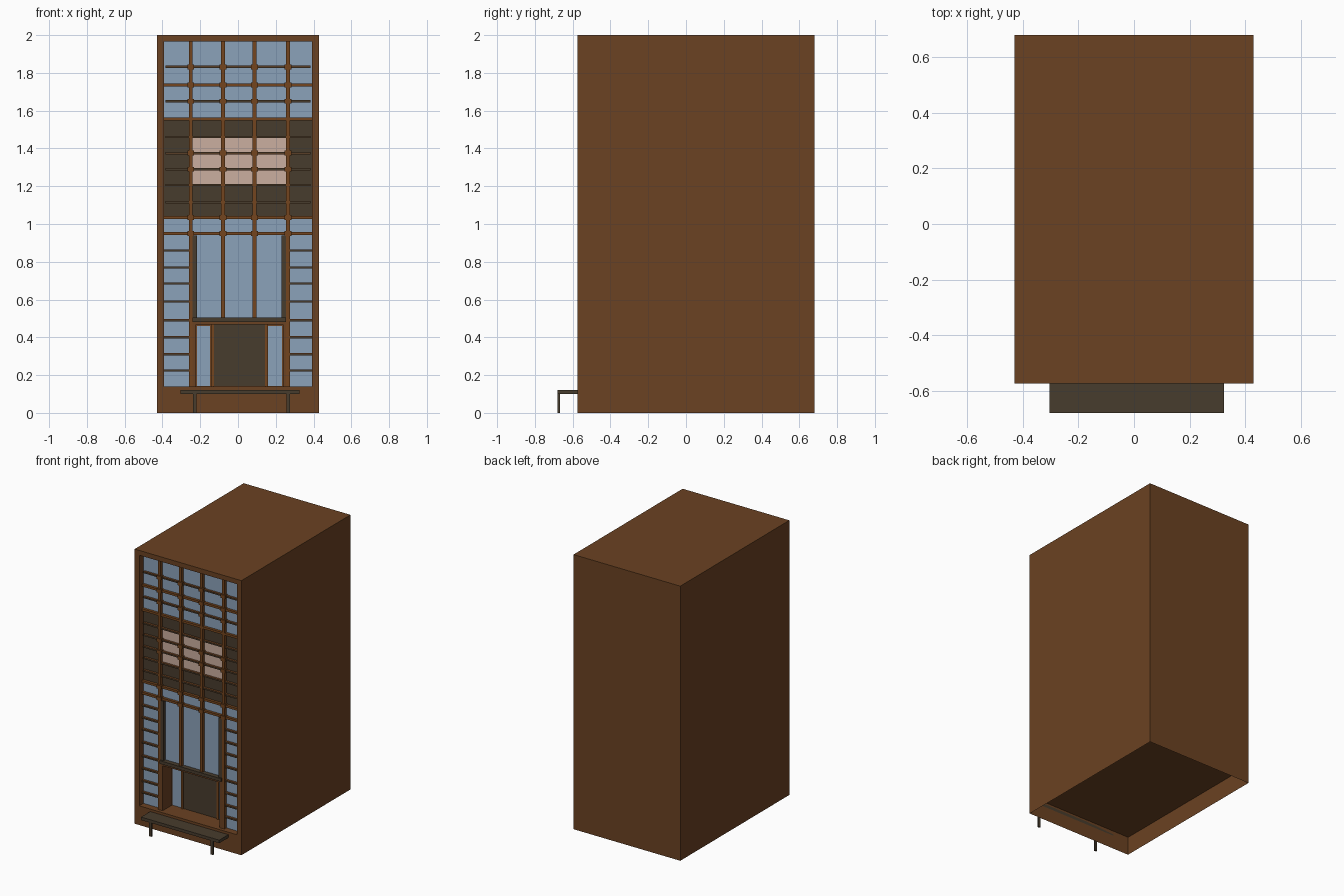
import bpy, bmesh
from mathutils import Vector

if "Cube" in bpy.data.objects:
    bpy.data.objects.remove(bpy.data.objects["Cube"])


def mat(name, c):
    m = bpy.data.materials.new(name)
    m.diffuse_color = (*c, 1)
    m.use_nodes = True
    m.node_tree.nodes["Principled BSDF"].inputs["Base Color"].default_value = m.diffuse_color
    return m


BROWN = mat("brown_wall", (0.147, 0.054, 0.016))
TRIM = mat("trim_brown", (0.175, 0.060, 0.013))
DARK = mat("dark_panel", (0.064, 0.045, 0.026))
GLASS = mat("blue_glass", (0.26, 0.36, 0.49))
PINK = mat("lit_glass", (0.60, 0.43, 0.35))


def finish(name, bm, m):
    me = bpy.data.meshes.new(name)
    bm.to_mesh(me)
    bm.free()
    me.materials.append(m)
    ob = bpy.data.objects.new(name, me)
    bpy.context.collection.objects.link(ob)
    return ob


def add_box(bm, x0, x1, y0, y1, z0, z1):
    vs = bmesh.ops.create_cube(bm, size=1)["verts"]
    for v in vs:
        v.co = Vector((x1 if v.co.x > 0 else x0, y1 if v.co.y > 0 else y0, z1 if v.co.z > 0 else z0))


def boxes(name, m, items):
    bm = bmesh.new()
    for b in items:
        add_box(bm, *b)
    return finish(name, bm, m)


def plates(name, m, rects, y):
    # flat panes facing the front
    bm = bmesh.new()
    for x0, x1, z0, z1 in rects:
        bm.faces.new([bm.verts.new(p) for p in
                      ((x0, y, z0), (x1, y, z0), (x1, y, z1), (x0, y, z1))])
    return finish(name, bm, m)


FRONT, GL, MU = -0.575, -0.527, -0.55   # facade, glass and mullion planes
DOOR = -0.44                             # back of the entrance recess

# Building shell: open bottom, framed opening at the front
bm = bmesh.new()
add_box(bm, -0.43, 0.43, FRONT, 0.68, 0, 2)
bm.normal_update()
bottom = [f for f in bm.faces if f.normal.z < -0.9]
bmesh.ops.delete(bm, geom=bottom, context='FACES_ONLY')
front = [f for f in bm.faces if f.normal.y < -0.9][0]
bmesh.ops.inset_region(bm, faces=[front], thickness=0.037, use_boundary=True, use_even_offset=True)
for v in front.verts:
    v.co.x = 0.393 if v.co.x > 0 else -0.393
    v.co.z = 1.965 if v.co.z > 1 else 0.14
ext = bmesh.ops.extrude_face_region(bm, geom=[front])
for v in [g for g in ext["geom"] if isinstance(g, bmesh.types.BMVert)]:
    v.co.y = GL + 0.003
inner = [f for f in bm.faces if f.normal.y < -0.9 or f == front]
gone = [f for f in bm.faces if all(abs(v.co.y - GL - 0.003) < 1e-5 for v in f.verts)]
if front.is_valid and front not in gone:
    gone.append(front)
bmesh.ops.delete(bm, geom=gone, context='FACES')
finish("building_shell", bm, BROWN)

# Ground floor slab
boxes("floor_slab", BROWN, [(-0.428, 0.428, FRONT + 0.004, 0.678, 0.132, 0.1395)])

# Column positions
MX = [-0.25, -0.08, 0.088, 0.265]
edges = [-0.393] + MX + [0.393]
cells = list(zip(edges[:-1], edges[1:]))
HW = 0.010

# Glass and panels
plates("upper_windows", GLASS, [(-0.393, 0.393, 1.56, 1.965)], GL)
plates("dark_panels", DARK, [(-0.393, -0.25, 1.03, 1.56), (0.265, 0.393, 1.03, 1.56),
                             (-0.25, 0.265, 1.46, 1.56), (-0.25, 0.265, 1.03, 1.21)], GL)
plates("lit_windows", PINK, [(-0.25, 0.265, 1.21, 1.46)], GL)
plates("transom_windows", GLASS, [(-0.393, 0.393, 0.945, 1.03)], GL)
plates("side_windows", GLASS, [(-0.393, -0.25, 0.14, 0.945), (0.265, 0.393, 0.14, 0.945)], GL)
plates("hall_window", GLASS, [(-0.25, 0.265, 0.485, 0.945)], GL)

# Vertical mullions
boxes("mullions", TRIM,
      [(x - HW, x + HW, MU, GL + 0.002, 0.14 if i in (0, 3) else 0.50, 1.965)
       for i, x in enumerate(MX)])

# Main horizontal rails
boxes("rails", TRIM, [(-0.393, 0.393, MU + 0.004, GL + 0.001, z - 0.008, z + 0.008)
                      for z in (1.735, 1.557, 1.035, 0.95)])

# Thin glazing bars
bars = []
for z in (1.832, 1.65, 1.46, 1.375, 1.29, 1.207, 1.115):
    for a, b in cells:
        bars.append((a + HW, b - HW, MU + 0.006, GL, z - 0.006, z + 0.006))
for z in (0.86, 0.77, 0.685, 0.59, 0.49, 0.40, 0.31, 0.225):
    for a, b in (cells[0], cells[-1]):
        bars.append((a, b, MU + 0.006, GL, z - 0.006, z + 0.006))
boxes("glazing_bars", BROWN, [b for b in bars])
boxes("bar_shadow_gaps", DARK, [(a, b, y0 - 0.001, y1, z0 + 0.003, z1 - 0.003)
                                for a, b, y0, y1, z0, z1 in bars])

# Joint blocks where bars cross mullions
boxes("joint_blocks", TRIM,
      [(x - 0.018, x + 0.018, MU - 0.006, GL, z - 0.013, z + 0.013)
       for x in MX for z in (1.832, 1.735, 1.65, 1.375, 1.29, 1.035, 0.95)])

# Dark frame of the hall window and ledge over the entrance
boxes("hall_frame", DARK, [(-0.24, -0.217, MU, GL, 0.50, 0.94),
                           (0.23, 0.255, MU, GL, 0.50, 0.94),
                           (-0.24, 0.255, MU - 0.01, GL, 0.482, 0.505)])

# Entrance recess: side walls, ceiling, back wall
boxes("entrance_walls", BROWN, [(-0.252, -0.222, MU, DOOR, 0.14, 0.485),
                                (0.238, 0.268, MU, DOOR, 0.14, 0.485),
                                (-0.25, 0.265, MU, DOOR, 0.468, 0.484),
                                (-0.25, 0.265, DOOR, DOOR + 0.01, 0.14, 0.484)])
plates("door", DARK, [(-0.128, 0.142, 0.142, 0.468)], DOOR - 0.006)
plates("sidelights", GLASS, [(-0.218, -0.148, 0.142, 0.46), (0.158, 0.232, 0.142, 0.46)], DOOR - 0.004)
boxes("door_posts", TRIM, [(x - 0.008, x + 0.008, DOOR - 0.012, DOOR, 0.14, 0.468)
                           for x in (-0.136, 0.15)])

# Front step platform on two legs
boxes("step_platform", DARK, [(-0.305, 0.325, -0.68, FRONT, 0.1, 0.122)])
boxes("step_legs", DARK, [(x - 0.009, x + 0.009, -0.68, -0.668, 0, 0.1) for x in (-0.23, 0.265)])
